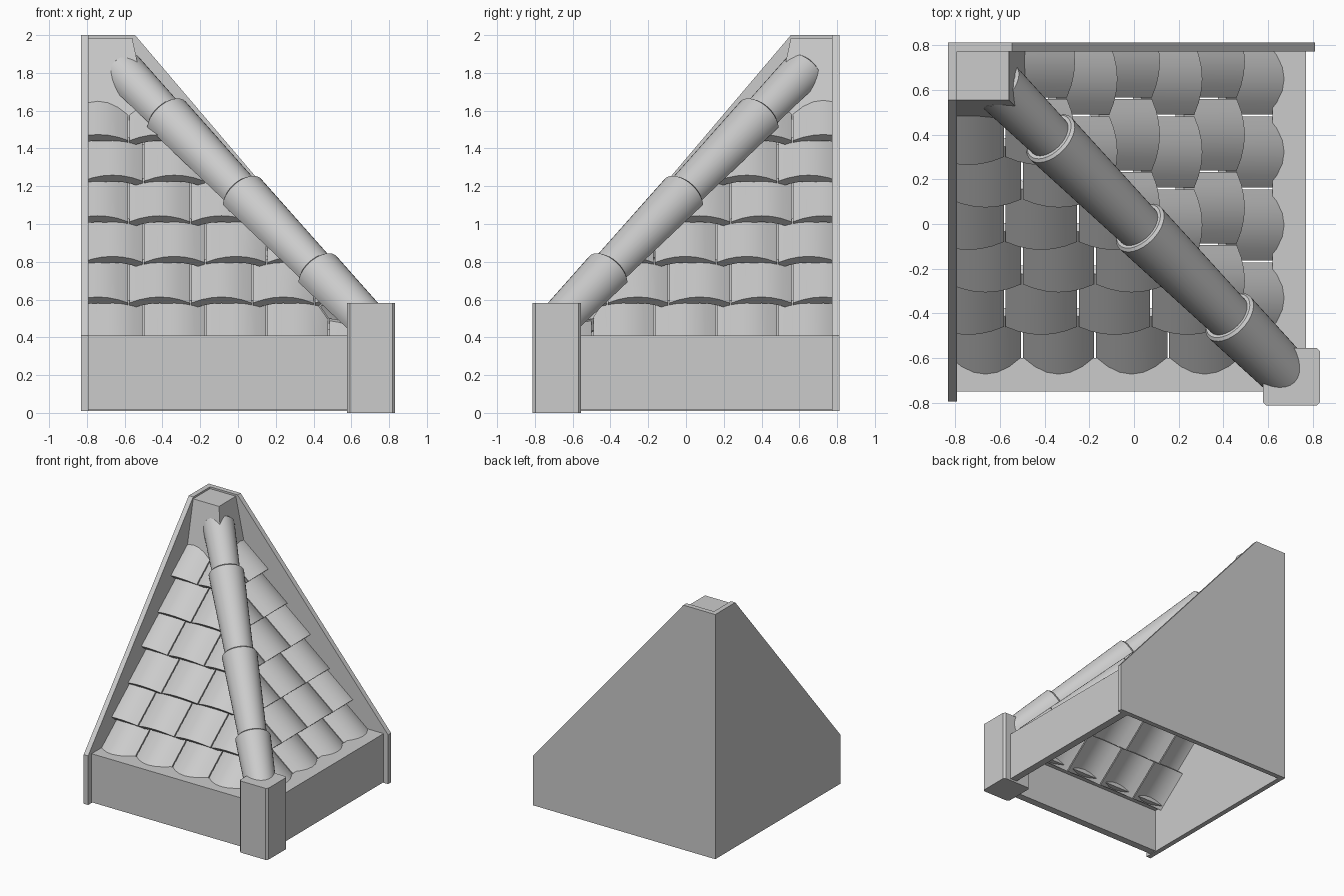
import bpy, bmesh, math
from mathutils import Vector

if "Cube" in bpy.data.objects:
    bpy.data.objects.remove(bpy.data.objects["Cube"])


def finish(name, bm, smooth=False):
    bmesh.ops.recalc_face_normals(bm, faces=bm.faces[:])
    me = bpy.data.meshes.new(name)
    bm.to_mesh(me)
    bm.free()
    ob = bpy.data.objects.new(name, me)
    bpy.context.collection.objects.link(ob)
    if smooth:
        me.shade_smooth()
        me.set_sharp_from_angle(angle=math.radians(35))
    return ob


def loft(bm, loops):
    """Closed solid through a list of equal-length point loops."""
    rings = [[bm.verts.new(p) for p in lp] for lp in loops]
    n = len(rings[0])
    for a, b in zip(rings, rings[1:]):
        for i in range(n):
            j = (i + 1) % n
            bm.faces.new((a[i], a[j], b[j], b[i]))
    bm.faces.new(rings[0])
    bm.faces.new(rings[-1])


def rect(x0, x1, y0, y1, z):
    return [(x0, y0, z), (x1, y0, z), (x1, y1, z), (x0, y1, z)]


def solid(name, loops):
    bm = bmesh.new()
    loft(bm, loops)
    return finish(name, bm)


# Gable walls along the back and the left
back = [(-.83, .01), (.81, .01), (.81, .41), (-.545, 2), (-.83, 2)]
solid("back_wall", [[(x, y, z) for x, z in back] for y in (.772, .812)])
left = [(.812, .01), (-.795, .01), (-.795, .41), (.555, 2), (.812, 2)]
solid("left_wall", [[(x, y, z) for y, z in left] for x in (-.832, -.792)])

# Eave boards: L section with a ledge under the tile ends
sec = [(.75, .015), (.75, .41), (.60, .41), (.60, .37), (.69, .37), (.69, .015)]
solid("front_eave", [[(x, -d, z) for d, z in sec] for x in (-.80, .70)])
solid("right_eave", [[(d + .02, y, z) for d, z in sec] for y in (-.68, .78)])

# Corner post with chamfered upright edges
x0, x1, y0, y1, c = .577, .832, -.812, -.555, .015
octo = [(x0 + c, y0), (x1 - c, y0), (x1, y0 + c), (x1, y1 - c),
        (x1 - c, y1), (x0 + c, y1), (x0, y1 - c), (x0, y0 + c)]
solid("corner_post", [[(x, y, z) for x, y in octo] for z in (0, .582)])

# Flared peak block
solid("peak_block", [rect(-.80, -.44, .435, .78, 1.42),
                     rect(-.80, -.56, .555, .78, 1.985)])

# Curved overlapping tiles, trimmed at the hip and the gable wall
S = Vector((0, .662, .749))
N = Vector((0, -.749, .662))
W, GAP, THICK, CREST, LENGTH, DROP, SEG = .327, .004, .05, .048, .33, .057, 6


def tile_loop(xa, base, off):
    top, low = [], []
    for i in range(SEG + 1):
        t = i / SEG
        p = Vector((xa + GAP + t * (W - 2 * GAP), 0, 0)) + base
        h = CREST * (1 - (2 * t - 1) ** 2) + off
        top.append(p + N * h)
        low.append(p + N * (h - THICK))
    return top + low[::-1]


def trim(bm, co, no):
    bmesh.ops.bisect_plane(bm, geom=bm.verts[:] + bm.edges[:] + bm.faces[:],
                           plane_co=co, plane_no=no, clear_outer=True)
    bmesh.ops.holes_fill(bm, edges=[e for e in bm.edges if e.is_boundary])


def tile_slope(name, swap):
    bm = bmesh.new()
    for row in range(6):
        start = -.828 if row % 2 == 0 else -.905
        base = Vector((0, -.65 + .19 * row, .367 + .215 * row))
        for col in range(6):
            xa = start + col * W
            if xa + base.y > .05:
                continue
            loft(bm, [tile_loop(xa, base, 0),
                      tile_loop(xa, base + S * LENGTH, -DROP)])
    trim(bm, (0, 0, 0), (1, 1, 0))
    trim(bm, (-.8, 0, 0), (-1, 0, 0))
    if swap:
        for v in bm.verts:
            v.co = (-v.co.y, -v.co.x - .015, v.co.z)
    finish(name, bm, True)


tile_slope("front_tiles", False)
tile_slope("right_tiles", True)

# Tapered hip caps running from the peak to the corner post
A = Vector((.40, -.40, -.41)).normalized()
SIDE = Vector((1, 1, 0)).normalized()
UP = SIDE.cross(A)
if UP.z < 0:
    UP = -UP


def cap_loop(c, r):
    angs = [math.radians(-25 + 230 * i / 20) for i in range(21)]
    outer = [c + SIDE * (r * math.cos(a)) + UP * (r * math.sin(a)) for a in angs]
    k = r - .02
    inner = [c + SIDE * (k * math.cos(a)) + UP * (k * math.sin(a)) for a in angs]
    return outer + inner[::-1]


starts = [Vector((-.62, .63, 1.81))] + [
    Vector((-.38 + .4 * i, .39 - .4 * i, 1.565 - .41 * i)) for i in range(3)]
lengths = [.45, .74, .74, .49]
for i, (c, ln) in enumerate(zip(starts, lengths)):
    bm = bmesh.new()
    r0 = .132 if i else .12
    r1 = r0 - .028 * ln / .74
    loft(bm, [cap_loop(c, r0 - .012), cap_loop(c + A * .012, r0),
              cap_loop(c + A * ln, r1)])
    finish("hip_cap_%d" % (i + 1), bm, True)
